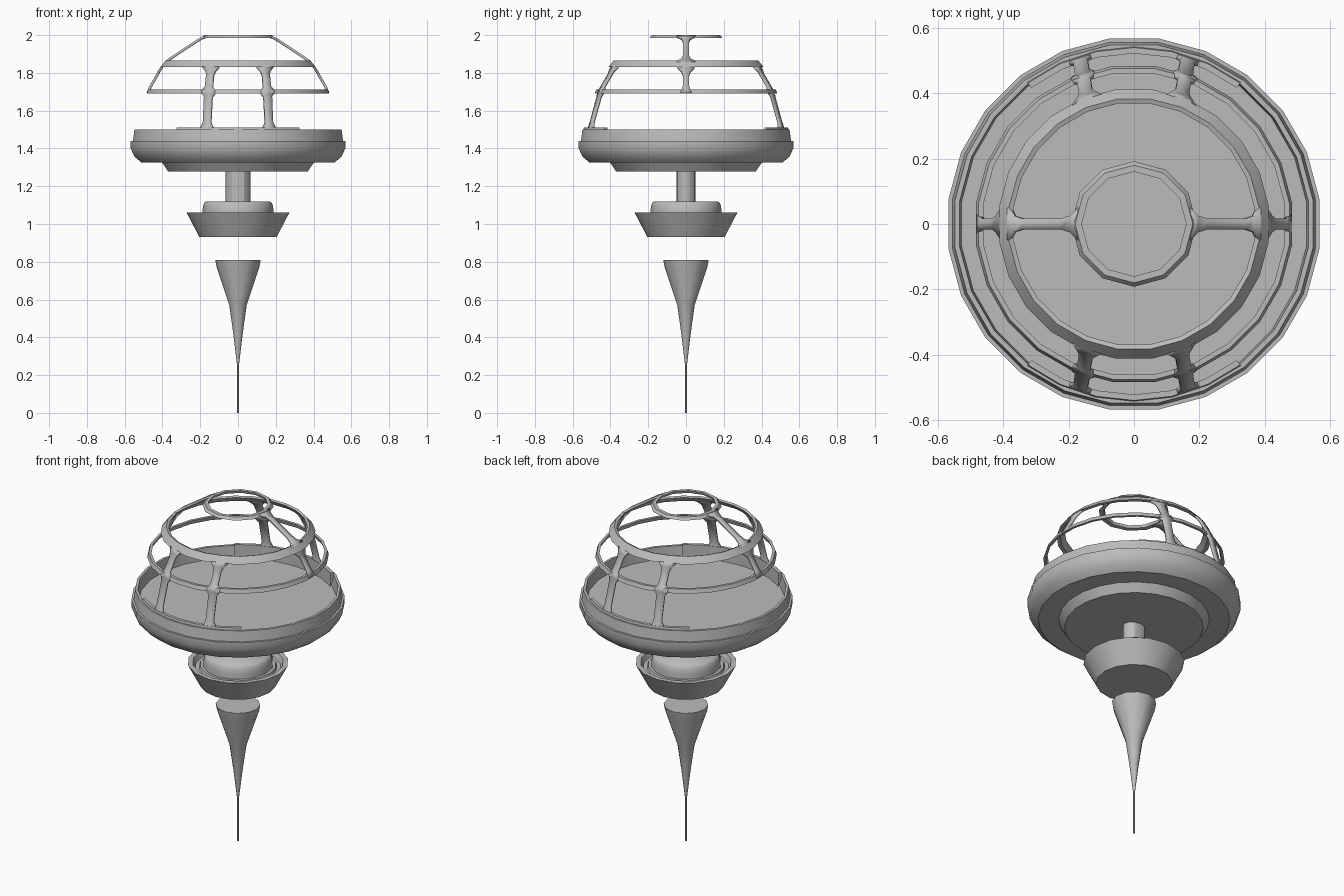
import bpy, bmesh
from math import sin, cos, pi, radians, sqrt

cube = bpy.data.objects.get("Cube")
if cube:
    bpy.data.objects.remove(cube, do_unlink=True)

GREY = (0.5, 0.5, 0.5, 1)
grey = bpy.data.materials.new("plain grey")
grey.use_nodes = True
grey.diffuse_color = GREY
grey.node_tree.nodes["Principled BSDF"].inputs["Base Color"].default_value = GREY


def finish(name, bm, smooth=30):
    mesh = bpy.data.meshes.new(name)
    bm.to_mesh(mesh)
    bm.free()
    mesh.materials.append(grey)
    ob = bpy.data.objects.new(name, mesh)
    bpy.context.collection.objects.link(ob)
    bpy.ops.object.select_all(action="DESELECT")
    ob.select_set(True)
    bpy.context.view_layer.objects.active = ob
    bpy.ops.object.shade_smooth_by_angle(angle=radians(smooth))
    return ob


def lathe(name, profile, sides, loop=False, phase=0.0, start=0, span=360, smooth=30):
    """Turn (radius, z) points; loop makes a ring, otherwise both ends are capped."""
    bm = bmesh.new()
    full = span == 360
    steps = sides if full else sides + 1
    cols = []
    for i in range(steps):
        a = radians(start + span * (i + phase) / sides)
        cols.append([bm.verts.new((r * cos(a), r * sin(a), z)) for r, z in profile])
    n = len(profile)
    for i in range(sides):
        p, q = cols[i], cols[(i + 1) % steps]
        for j in range(n if loop else n - 1):
            k = (j + 1) % n
            bm.faces.new((p[j], q[j], q[k], p[k]))
    if not full:
        bm.faces.new(cols[0])
        bm.faces.new(cols[-1])
    elif not loop:
        bm.faces.new([c[0] for c in cols])
        bm.faces.new([c[-1] for c in cols])
    bmesh.ops.recalc_face_normals(bm, faces=bm.faces)
    return finish(name, bm, smooth)


def rib(name, angle, path, offset=lambda r: 0):
    """Strip down the dome from (radius, z, half width) points, flared at the joints."""
    bm = bmesh.new()
    a = radians(angle)
    rows = []
    for r, z, w in path:
        row = []
        for t in (offset(r) - w, offset(r) + w):
            d = sqrt(r * r - t * t)
            row.append(bm.verts.new((d * cos(a) - t * sin(a), d * sin(a) + t * cos(a), z)))
        rows.append(row)
    for p, q in zip(rows, rows[1:]):
        bm.faces.new((p[0], q[0], q[1], p[1]))
    ob = finish(name, bm)
    mod = ob.modifiers.new("thickness", "SOLIDIFY")
    mod.thickness = 0.014
    mod.offset = -1


# Spike and thin tip
lathe("spike", [(0.006, 0.26), (0.025, 0.42), (0.046, 0.57), (0.114, 0.775), (0.12, 0.81)], 12)
lathe("spike_tip", [(0.005, 0), (0.005, 0.28)], 8)

# Hovering cup with a rounded hub inside
lathe("cup", [(0.204, 0.93), (0.272, 1.06), (0.245, 1.06), (0.232, 1.03), (0.21, 1.03),
              (0.205, 1.045), (0.19, 1.045)], 16)
lathe("hub", [(0.19, 1.03), (0.188, 1.075), (0.183, 1.105), (0.17, 1.12)], 16, smooth=60)

# Stem between hub and platform
stem = lathe("stem", [(0.065, 1.11), (0.065, 1.29)], 12)
stem.scale.y = 0.78

# Stepped platform with a recessed floor
lathe("platform", [(0.373, 1.278), (0.405, 1.325), (0.515, 1.325), (0.553, 1.357),
                   (0.573, 1.40), (0.573, 1.44), (0.561, 1.44), (0.553, 1.50),
                   (0.538, 1.50), (0.532, 1.43)], 24, phase=0.5)

# Horizontal rings of the dome frame
lathe("lower_ring", [(0.488, 1.69), (0.48, 1.713), (0.465, 1.713), (0.473, 1.69)], 24, True, 0.5)
lathe("middle_ring", [(0.416, 1.83), (0.386, 1.865), (0.372, 1.86), (0.395, 1.83)], 24, True, 0.5)
lathe("top_ring", [(0.192, 1.985), (0.18, 2.0), (0.16, 2.0), (0.165, 1.985)], 12, True)

# Side ribs from the top ring to the lower ring
side_path = [(0.18, 1.998, 0.05), (0.2, 1.988, 0.025), (0.225, 1.972, 0.017),
             (0.345, 1.893, 0.017), (0.37, 1.876, 0.025), (0.387, 1.864, 0.05),
             (0.414, 1.83, 0.045), (0.425, 1.81, 0.025), (0.435, 1.79, 0.017),
             (0.47, 1.73, 0.017), (0.485, 1.695, 0.03)]
for side, angle in (("left", 0), ("right", 180)):
    rib(side + "_rib", angle, side_path)

# Window posts and curbs at front and back
post_path = [(0.411, 1.835, 0.045), (0.425, 1.815, 0.028), (0.434, 1.795, 0.02),
             (0.472, 1.73, 0.02), (0.48, 1.71, 0.035), (0.487, 1.692, 0.035),
             (0.493, 1.675, 0.022), (0.53, 1.54, 0.021), (0.536, 1.515, 0.032),
             (0.538, 1.49, 0.036)]
for end, angle in (("front", 270), ("back", 90)):
    for s, label in ((-1, "a"), (1, "b")):
        rib(f"{end}_post_{label}", angle, post_path,
            lambda r: s * (0.145 + 0.17 * (r - 0.41)))
    lathe(end + "_curb", [(0.545, 1.49), (0.54, 1.512), (0.522, 1.512), (0.522, 1.43)],
          6, True, start=angle - 37, span=74)
